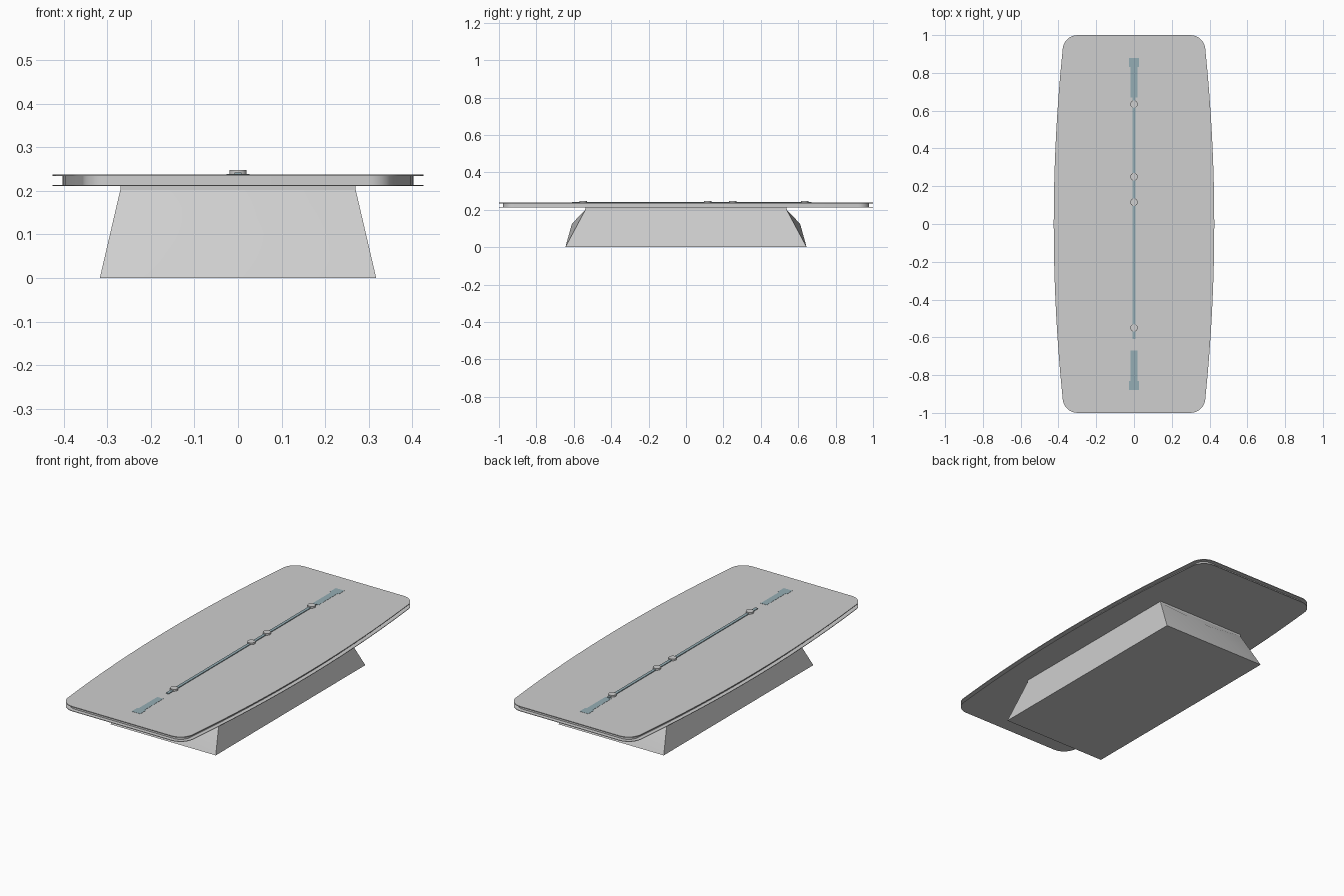
import bpy, bmesh, math

if "Cube" in bpy.data.objects:
    bpy.data.objects.remove(bpy.data.objects["Cube"])


def material(name, rgb):
    m = bpy.data.materials.new(name)
    m.diffuse_color = (*rgb, 1)
    m.use_nodes = True
    m.node_tree.nodes["Principled BSDF"].inputs["Base Color"].default_value = m.diffuse_color
    return m


GREY = material("light grey", (0.62, 0.62, 0.62))
BLUE = material("blue grey", (0.30, 0.42, 0.46))


def finish(name, bm, mat, angle=30):
    bmesh.ops.recalc_face_normals(bm, faces=bm.faces)
    me = bpy.data.meshes.new(name)
    bm.to_mesh(me)
    bm.free()
    me.materials.append(mat)
    ob = bpy.data.objects.new(name, me)
    bpy.context.collection.objects.link(ob)
    bpy.ops.object.select_all(action='DESELECT')
    bpy.context.view_layer.objects.active = ob
    ob.select_set(True)
    bpy.ops.object.shade_smooth_by_angle(angle=math.radians(angle))
    return ob


def slab(name, outline, z0, z1, mat):
    bm = bmesh.new()
    face = bm.faces.new([bm.verts.new((x, y, z0)) for x, y in outline])
    up = bmesh.ops.extrude_face_region(bm, geom=[face])["geom"]
    bmesh.ops.translate(bm, vec=(0, 0, z1 - z0),
                        verts=[v for v in up if isinstance(v, bmesh.types.BMVert)])
    return finish(name, bm, mat)


def boat_outline(inset=0.0):
    """Rounded rectangle with bowed long sides."""
    r, quarter = 0.08 - inset, []
    for i in range(9):                       # bowed side, centre to corner
        y = 0.92 * i / 8
        quarter.append((0.425 - inset - 0.047 * (y / 0.92) ** 2, y))
    for i in range(1, 9):                    # rounded corner
        a = math.pi / 2 * i / 8
        quarter.append((0.298 + r * math.cos(a), 0.92 + r * math.sin(a)))
    half = quarter + [(-x, y) for x, y in reversed(quarter)]
    return half + [(x, -y) for x, y in reversed(half[1:-1])]


def rect(hx, y0, y1):
    return [(-hx, y0), (hx, y0), (hx, y1), (-hx, y1)]


# Table top: two thin sheets around a recessed core
slab("top_sheet", boat_outline(), 0.234, 0.238, GREY)
slab("top_core", boat_outline(0.022), 0.213, 0.235, GREY)
slab("bottom_sheet", boat_outline(), 0.211, 0.214, GREY)

# Pedestal: tapered block with softly bulging ends
bm = bmesh.new()
low = [bm.verts.new((x, y, 0)) for x, y in rect(0.317, -0.645, 0.645)]
high = [bm.verts.new((x, y, 0.202)) for x, y in rect(0.27, -0.537, 0.537)]
bm.faces.new(low)
bm.faces.new(high)
for i in range(4):
    j = (i + 1) % 4
    ring = [low[i], low[j], high[j], high[i]]
    if i % 2:
        bm.faces.new(ring)
    else:
        tip = bm.verts.new((0, -0.61 if i == 0 else 0.61, 0.125))
        for k in range(4):
            bm.faces.new((ring[k], ring[(k + 1) % 4], tip))
finish("pedestal", bm, GREY, 42)
slab("pedestal_neck", rect(0.27, -0.537, 0.537), 0.2, 0.213, GREY)

# Centre cable rail and its end plates
slab("centre_rail", rect(0.008, -0.61, 0.67), 0.237, 0.242, BLUE)
for side, name in ((-1, "front"), (1, "back")):
    slab(name + "_rail_plate", rect(0.018, *sorted((side * 0.67, side * 0.83))), 0.237, 0.239, BLUE)
    slab(name + "_end_plate", rect(0.026, *sorted((side * 0.83, side * 0.88))), 0.237, 0.239, BLUE)

# Round microphone buttons along the rail
for n, y in enumerate((-0.55, 0.115, 0.25, 0.635)):
    disc = [(0.02 * math.cos(a * math.pi / 8), y + 0.02 * math.sin(a * math.pi / 8)) for a in range(16)]
    slab(f"button_{n + 1}", disc, 0.237, 0.248, GREY)
